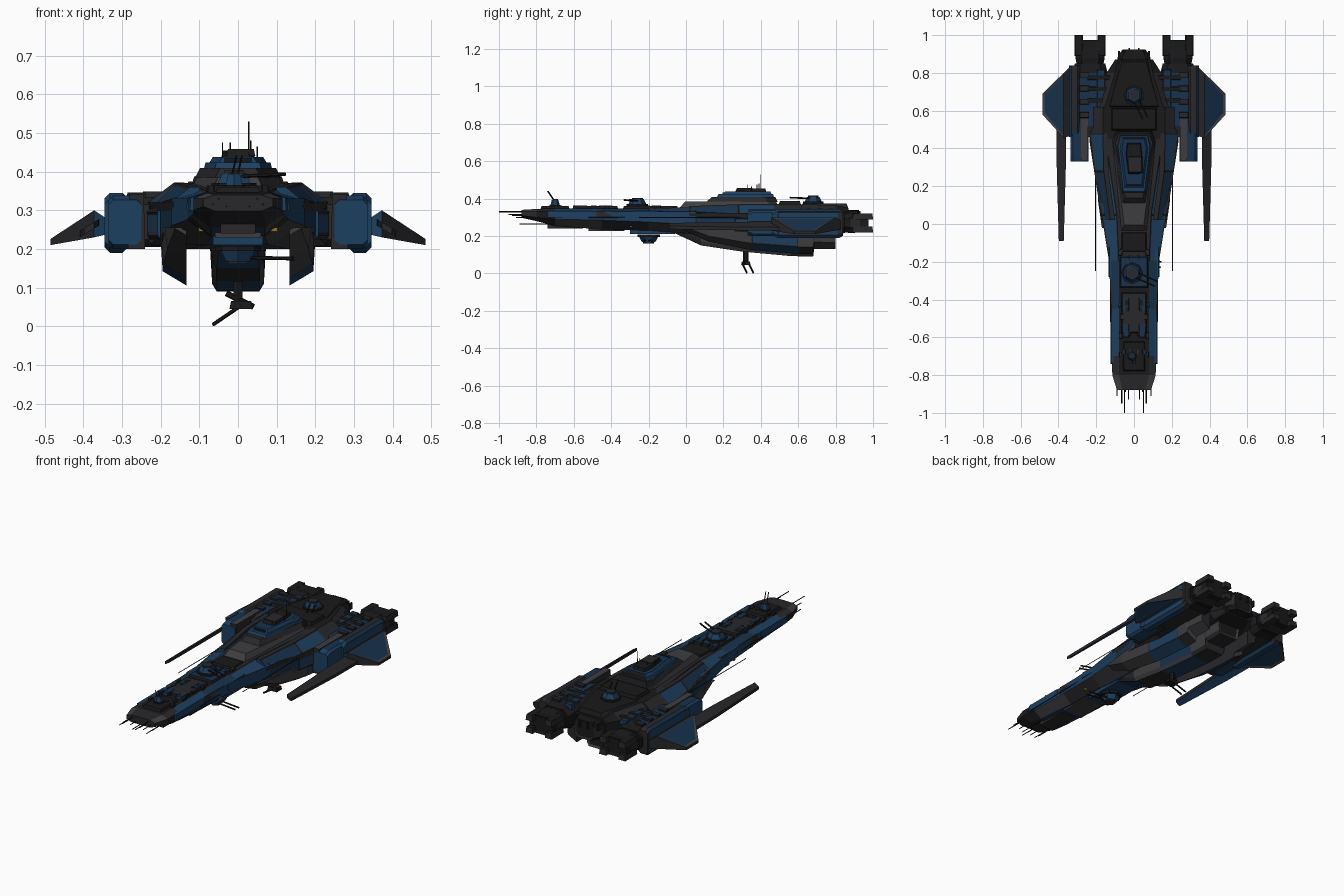
import bpy, bmesh, random
from mathutils import Vector

random.seed(4)
if "Cube" in bpy.data.objects:
    bpy.data.objects.remove(bpy.data.objects["Cube"])

# Flat paint colours, addressed by one letter
PAINT = {"K": ("black", (.010, .010, .011)), "C": ("charcoal", (.021, .021, .024)),
         "G": ("grey", (.048, .047, .052)), "B": ("blue", (.012, .050, .118)),
         "N": ("navy", (.009, .032, .074)), "A": ("amber", (.30, .16, .02))}
KEYS = list(PAINT)
MATS = []
for label, rgb in PAINT.values():
    m = bpy.data.materials.new(label)
    m.use_nodes = True
    m.diffuse_color = (*rgb, 1)
    m.node_tree.nodes["Principled BSDF"].inputs["Base Color"].default_value = (*rgb, 1)
    MATS.append(m)
BOTH = (1, -1)


def side_name(name, s, sides):
    return name if len(sides) == 1 else ("left_" if s > 0 else "right_") + name


def finish(name, bm):
    me = bpy.data.meshes.new(name)
    bm.to_mesh(me)
    bm.free()
    for m in MATS:
        me.materials.append(m)
    ob = bpy.data.objects.new(name, me)
    bpy.context.collection.objects.link(ob)
    return ob


def loft(name, rings, cols, caps="CC", sides=(1,), frame="C", width=.01):
    """Skin rings; cols holds one letter per ring edge, lower case = recessed panel."""
    cols = [cols] if isinstance(cols, str) else cols
    for s in sides:
        bm = bmesh.new()
        vs = [[bm.verts.new((s * x, y, z)) for x, y, z in r] for r in rings]
        n, panels = len(rings[0]), []

        def face(verts, letter):
            f = bm.faces.new(verts)
            f.material_index = KEYS.index(letter.upper())
            if letter.islower():
                panels.append(f)
        for i in range(len(rings) - 1):
            row = cols[min(i, len(cols) - 1)]
            for j in range(n):
                k = (j + 1) % n
                face((vs[i][j], vs[i][k], vs[i + 1][k], vs[i + 1][j]), row[j % len(row)])
        face(vs[0], caps[0])
        face(vs[-1], caps[1])
        bmesh.ops.recalc_face_normals(bm, faces=bm.faces)
        if panels:
            rim = bmesh.ops.inset_individual(bm, faces=panels, thickness=width, depth=-.004)
            for f in rim["faces"]:
                f.material_index = KEYS.index(frame)
        finish(side_name(name, s, sides), bm)


def sym(y, *half):
    return [(x, y, z) for x, z in half] + [(-x, y, z) for x, z in reversed(half)]


def half_cols(text):
    """Side letters, then belly, then top."""
    sides, belly, top = text[:-2], text[-2], text[-1]
    return sides + belly + sides[::-1] + top


def cut_box(y, x0, x1, z0, z1, c):
    """Chamfered rectangle facing along y."""
    return [(x0 + c, y, z0), (x1 - c, y, z0), (x1, y, z0 + c), (x1, y, z1 - c),
            (x1 - c, y, z1), (x0 + c, y, z1), (x0, y, z1 - c), (x0, y, z0 + c)]


def block(name, x, y, z, col="C", top=None, taper=0, sides=(1,)):
    def ring(h, t):
        return [(x[0] + t, y[0] + t, h), (x[1] - t, y[0] + t, h),
                (x[1] - t, y[1] - t, h), (x[0] + t, y[1] - t, h)]
    loft(name, [ring(z[0], 0), ring(z[1], taper)], col, col[0].upper() + (top or col[0]), sides)


def rod(name, a, b, r, col="K", n=6, tip=1, sides=(1,)):
    for s in sides:
        p, q = (Vector((s * v[0], v[1], v[2])) for v in (a, b))
        bm = bmesh.new()
        bmesh.ops.create_cone(bm, cap_ends=True, segments=n, radius1=r, radius2=r * tip,
                              depth=(q - p).length)
        for f in bm.faces:
            f.material_index = KEYS.index(col)
        ob = finish(side_name(name, s, sides), bm)
        ob.location = (p + q) / 2
        ob.rotation_euler = (q - p).to_track_quat("Z", "Y").to_euler()


# Main hull, nose to stern
loft("hull", [
    sym(-.88, (.06, .34), (.09, .33), (.09, .31), (.06, .298)),
    sym(-.80, (.08, .345), (.115, .332), (.115, .30), (.07, .28)),
    sym(-.70, (.08, .348), (.116, .332), (.116, .29), (.07, .255)),
    sym(-.45, (.08, .348), (.122, .332), (.122, .285), (.07, .235)),
    sym(-.20, (.08, .348), (.132, .332), (.132, .275), (.07, .23)),
    sym(.05, (.09, .355), (.172, .33), (.172, .26), (.08, .21)),
    sym(.45, (.15, .37), (.23, .31), (.23, .21), (.13, .20)),
    sym(.60, (.16, .37), (.23, .31), (.23, .21), (.13, .20)),
    sym(.80, (.10, .365), (.145, .33), (.145, .23), (.10, .205)),
    sym(.87, (.085, .35), (.10, .33), (.10, .24), (.08, .225))],
    [half_cols(t) for t in ("GCCCC", "CKCCK", "BBGBK", "NBCGK", "bBGBC",
                            "bnGGC", "NBCCK", "CCCCK", "KKCKK")], caps="CK")

# Stepped spine plates and armour strips on the long forward section
for y0, y1, w, c in ((-.78, -.62, .06, "K"), (-.58, -.36, .07, "C"), (-.34, -.17, .078, "N"),
                     (-.15, -.04, .07, "K")):
    block("spine_plate", (-w, w), (y0, y1), (.34, .36), "K", c, .008)
for y in (-.60, -.46):
    block("spine_inlay", (.025, .06), (y, y + .07), (.35, .363), "N", "N", .003, BOTH)
for y0, y1, z0, c in ((-.74, -.50, .30, "B"), (-.48, -.30, .297, "C"), (-.28, -.12, .30, "B")):
    block("flank_plate", (.105, .134 if y1 > -.2 else .125), (y0, y1), (z0, .335), c, c, .003, BOTH)
for y0, y1, w, z, c in ((-.74, -.55, .045, .24, "C"), (-.52, -.33, .06, .228, "G"),
                        (-.30, -.06, .065, .21, "B")):
    block("belly_plate", (-w, w), (y0, y1), (z, .29), c, c)
for y in (-.30, -.12):
    block("running_light", (.08, .102), (y, y + .015), (.245, .255), "A", sides=BOTH)

# Central keel, stepping up at the stern around a dark hangar mouth
loft("centre_keel", [sym(y, (.075, .25), (w, z + .02), (w - .012, z)) for y, w, z in
     ((-.06, .06, .215), (.08, .067, .15), (.30, .067, .117), (.56, .067, .093), (.68, .067, .09),
      (.685, .067, .132), (.80, .067, .132))],
     [half_cols(t) for t in ("CCBC", "GGCC", "NGBC", "GCCC", "CCCC", "GCCC")], "Ck", frame="G",
     width=.014)

# Raked side keels
loft("side_keel", [[(.133, y, z), (.133 + w, y, z + w * .6), (.14 + w, y, .255), (.133, y, .255)]
     for y, w, z in ((-.02, .03, .235), (.12, .05, .17), (.35, .06, .125), (.60, .062, .105),
                     (.68, .062, .105), (.685, .06, .132), (.80, .055, .132))],
     ["GGCC", "GGGC", "BbGC", "CGGC", "GGCC"], "GC", BOTH)

# Shoulder armour: framed blue panels flanking the superstructure
loft("shoulder", [[(a, y, .35), (b, y, .30), (b + .006, y, .32), (a + .025, y, z), (a, y, z)]
     for y, a, b, z in ((.02, .10, .165, .36), (.28, .135, .205, .370), (.48, .14, .228, .372),
                        (.62, .14, .228, .370))],
     ["CCnCC", "CCbCC", "CCCKK"], "BC", BOTH)
loft("side_panel", [[(x, y, .225), (x + .008, y, .235), (x + .008, y, .295), (x, y, .305)]
     for y, x in ((.26, .20), (.44, .228), (.60, .23))], "Cbb", "BB", BOTH)


# Superstructure: stacked tapering decks
def deck(name, y0, y1, w0, w1, z0, z1, slope, cols, top):
    def ring(z, t):
        return [(-w0 + t, y0 + 2 * t, z), (w0 - t, y0 + 2 * t, z), (w1 - t, y1 - .06, z),
                (w1 * .85 - t, y1 - t, z), (t - w1 * .85, y1 - t, z), (t - w1, y1 - .06, z)]
    loft(name, [ring(z0, 0), ring(z1, slope)], cols, "C" + top, width=.006)


deck("lower_deck", -.04, .50, .07, .125, .345, .385, .018, "GGCKCG", "G")
deck("middle_deck", .11, .49, .06, .112, .383, .410, .014, "CCKKKC", "C")
deck("command_deck", .165, .47, .06, .088, .408, .424, .004, "BBBKBB", "B")
deck("command_rim", .19, .46, .05, .075, .422, .438, .010, "BBBKBB", "N")
deck("command_roof", .26, .43, .032, .045, .43, .455, .006, "KKKKKK", "K")
block("bridge_window", (-.035, .035), (.194, .21), (.424, .434), "K")
block("roof_plate", (-.03, .045), (.27, .36), (.44, .458), "K", "C", .004)
for x, y, h in ((.028, .40, .53), (.033, .39, .48), (-.04, .33, .475), (-.02, .38, .475), (.05, .35, .465)):
    rod("mast", (x, y, .43), (x, y, h), .0018, n=4)

# Stern deck, machinery and centre thruster
block("aft_block", (-.125, .125), (.49, .62), (.35, .388), "K", "K", .012)
deck("aft_deck", .60, .87, .14, .09, .345, .375, .012, "KCCKCC", "K")
loft("centre_thruster", [sym(y, (w * .7, .34), (w, .32), (w, .255), (w * .7, .235))
     for y, w in ((.84, .095), (.89, .085), (.925, .06))], half_cols("KCKKK"), "Kk", width=.012)
for x in (.025, .055, .08):
    block("stern_prong", (x - .005, x + .005), (.86, .94 - x * .3), (.30, .335), "K", sides=BOTH)
for y in (.64, .70, .76):
    block("engine_strut", (.12, .25), (y, y + .03), (.27, .348), "C", "K", .004, BOTH)

# Engines: core, outer armour, forward intake, nozzle
loft("engine_core", [cut_box(y, .14 + t, .325 - t, .205 + t, .335 - t, .03) for y, t in
     ((.46, .02), (.52, 0), (.80, 0), (.85, .012))], ["C", "CCBNNCCC", "K"], "CK", BOTH)
loft("engine_armour", [cut_box(y, .285, .345, .19 + t, .345 - t, .014) for y, t in
     ((.46, .015), (.49, 0), (.82, 0), (.84, .012))], ["B", "BBbNCCCB", "C"], "BC", BOTH)
loft("intake", [cut_box(y, .25, .335, .20 + t, .338 - t, .012) for y, t in
     ((.33, .012), (.36, 0), (.52, 0))], ["B", "BBBBNNCC"], "BC", BOTH)
block("intake_cover", (.24, .285), (.33, .56), (.20, .342), "C", "G", .004, BOTH)
loft("nozzle", [cut_box(y, .155 + t, .31 - t, .215 + t, .325 - t, .03) for y, t in
     ((.83, .01), (.88, 0), (.93, .006), (.975, .003))], ["K", "CCCKKKCC", "K"], "Kk", BOTH, "K", .016)
for x in (.172, .293):
    for z in (.235, .305):
        block("nozzle_claw", (x - .022, x + .022), (.89, 1.0), (z - .016, z + .016), "C", "K", .003, BOTH)
for y in (.56, .63, .70, .77):
    block("engine_rib", (.235, .29), (y, y + .035), (.32, .346), "K", "C", .004, BOTH)
block("engine_fairing", (.15, .20), (.55, .82), (.32, .345), "N", "N", .006, BOTH)

# Drooping wings with framed panels, and the long blades ahead of them
loft("wing", [[(x, y0, z0), (x, y0, z1), (x, y1, z1), (x, y1, z0)] for x, y0, y1, z0, z1 in
     ((.33, .47, .84, .24, .272), (.372, .455, .80, .23, .30), (.485, .58, .69, .21, .226))],
     ["BCCB", "CnCb"], "CC", BOTH, "G", .016)
loft("wing_blade", [[(.385 - w, y, .262 + w * .6), (.385 + w, y, .262 - w * .6),
                     (.385 + w, y, .245 - w * .6), (.385 - w, y, .245 + w * .6)]
     for y, w in ((.52, .025), (.30, .024), (-.06, .014), (-.09, .013))], "CCBC", "CC", BOTH)


# Gun turrets: ring, armoured head and paired barrels
def turret(name, at, aim, size, up=1):
    c, a = Vector(at), Vector(aim).normalized()
    rod(name + "_ring", c, c + Vector((0, 0, up * .014)), size, "K", 8)
    rod(name + "_head", c + Vector((0, 0, up * .012)), c + Vector((0, 0, up * .04)), size * .85, "B", 6, .7)
    rod(name + "_cap", c + Vector((0, 0, up * .038)), c + Vector((0, 0, up * .047)), size * .5, "C", 6)
    across = a.cross(Vector((0, 0, 1))).normalized() * size * .25
    for k in BOTH:
        p = c + across * k + Vector((0, 0, up * .03))
        rod(name + "_barrel", p, p + a * size * 2.4, size * .08, "K", 6)


turret("fore_turret", (-.01, -.26, .357), (1, -.45, .05), .058)
turret("aft_turret", (0, .68, .370), (.5, -1, .05), .055)
turret("chin_turret", (0, -.20, .208), (1, -.1, -.02), .06, -1)
turret("nose_turret", (-.01, -.70, .352), (.2, -.6, .9), .03)
rod("keel_post", (0, .32, .12), (0, .32, .05), .014, "K", 6)
block("keel_gun_body", (-.022, .038), (.295, .345), (.045, .065), "K", "C", .004)
rod("keel_gun_arm", (-.03, .32, .085), (.04, .31, .05), .008, "K", 6)
for y in (.30, .335):
    rod("keel_gun_barrel", (.01, y, .055), (-.065, y + .025, .004), .005, "K")

# Forward sensor needles
for x, z, y in ((.05, .33, -1.0), (.065, .315, -.95), (.03, .31, -.93), (.09, .30, -.91), (.045, .265, -.89)):
    rod("nose_needle", (x, -.65, z), (x, y, z), .003, n=4, sides=BOTH)
rod("flank_needle", (.203, .30, .30), (.203, -.25, .30), .0025, n=4, sides=BOTH)
rod("long_needle", (.125, -.1, .30), (.125, -.52, .30), .0025, n=4, sides=BOTH)

# Small fittings scattered along the forward deck
for i in range(16):
    y, x, d = random.uniform(-.75, -.08), random.uniform(.02, .075), random.uniform(.008, .018)
    block("deck_fitting", (x - d * .6, x + d * .6), (y, y + d * 2), (.34, .364),
          "K", random.choice("KCN"), .002, BOTH)
